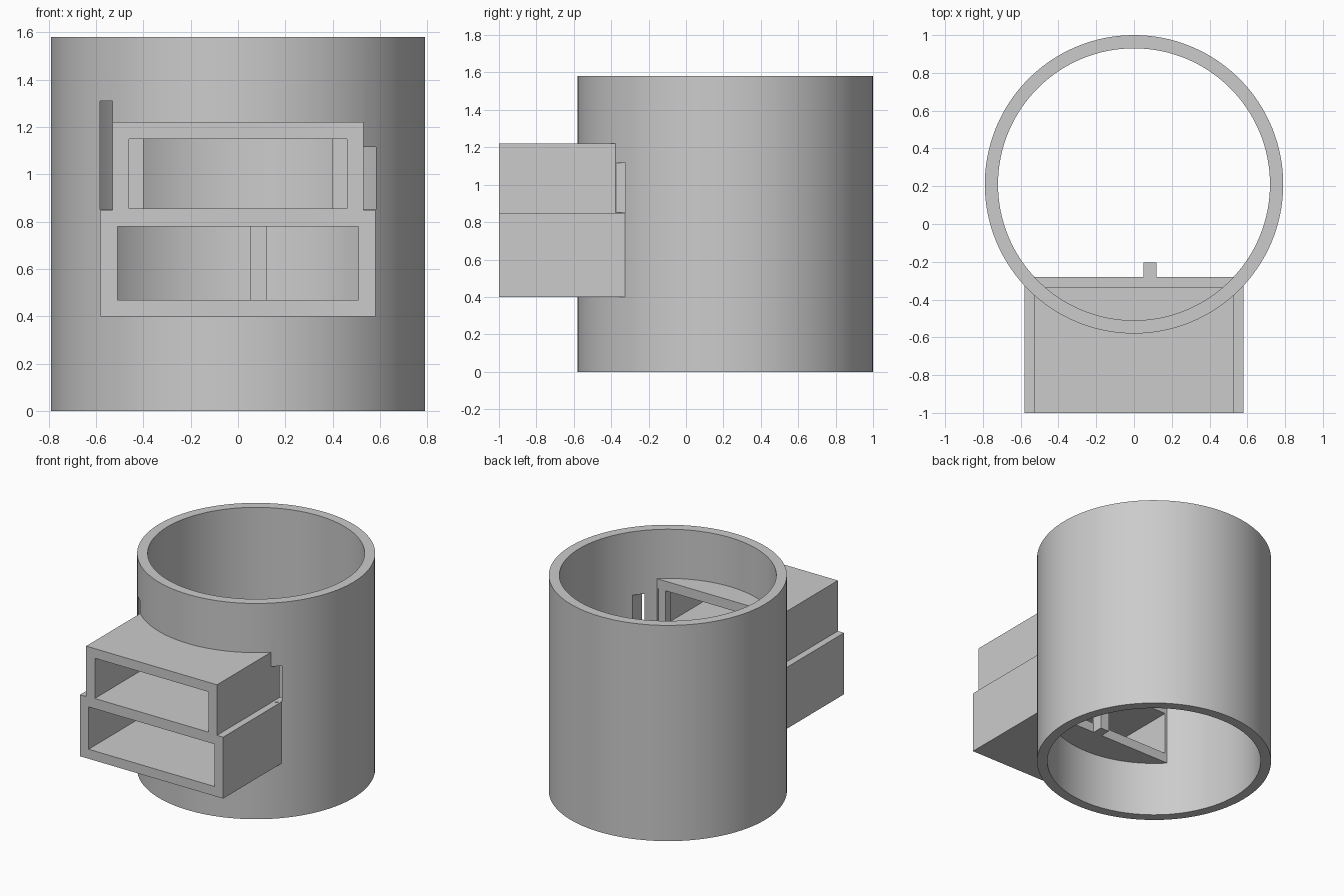
import bpy, bmesh
from mathutils import Matrix

cube = bpy.data.objects.get("Cube")
if cube:
    bpy.data.objects.remove(cube, do_unlink=True)

grey = bpy.data.materials.new("plain_grey")
grey.use_nodes = True
COLOR = (0.6, 0.6, 0.6, 1)
grey.diffuse_color = COLOR
grey.node_tree.nodes["Principled BSDF"].inputs["Base Color"].default_value = COLOR


def add_object(name, bm):
    mesh = bpy.data.meshes.new(name)
    bm.to_mesh(mesh)
    bm.free()
    mesh.materials.append(grey)
    obj = bpy.data.objects.new(name, mesh)
    bpy.context.scene.collection.objects.link(obj)
    return obj


def box(name, x0, x1, y0, y1, z0, z1):
    bm = bmesh.new()
    bmesh.ops.create_cube(bm, size=1)
    for v in bm.verts:
        v.co = (x1 if v.co.x > 0 else x0, y1 if v.co.y > 0 else y0, z1 if v.co.z > 0 else z0)
    return add_object(name, bm)


def cylinder(name, radius, z0, z1):
    bm = bmesh.new()
    bmesh.ops.create_cone(bm, cap_ends=True, segments=128, radius1=radius, radius2=radius,
                          depth=z1 - z0, matrix=Matrix.Translation((0, 0.21, (z0 + z1) / 2)))
    return add_object(name, bm)


def combine(target, tool, operation):
    bpy.context.view_layer.objects.active = target
    mod = target.modifiers.new("combine", 'BOOLEAN')
    mod.operation = operation
    mod.solver = 'EXACT'
    mod.object = tool
    bpy.ops.object.modifier_apply(modifier=mod.name)
    bpy.data.objects.remove(tool, do_unlink=True)


# Round sleeve
body = cylinder("sleeve_with_channels", 0.79, 0, 1.58)
combine(body, cylinder("bore", 0.72, -0.1, 1.7), 'DIFFERENCE')

# Two stacked rectangular channels joined to the sleeve
housing = box("lower_housing", -0.58, 0.58, -1, -0.28, 0.40, 0.85)
combine(housing, box("upper_housing", -0.53, 0.53, -1, -0.335, 0.80, 1.22), 'UNION')
combine(body, housing, 'UNION')
combine(body, box("lower_channel", -0.51, 0.51, -1.1, -0.1, 0.47, 0.78), 'DIFFERENCE')
combine(body, box("upper_channel", -0.46, 0.46, -1.1, -0.1, 0.855, 1.15), 'DIFFERENCE')

# Narrow slots through the sleeve beside the upper channel
for side, top in ((-1, 1.31), (1, 1.115)):
    x0, x1 = sorted((side * 0.531, side * 0.583))
    combine(body, box("slot", x0, x1, -0.6, -0.15, 0.852, top), 'DIFFERENCE')

# Stops at the back of the channels
for side, name in ((-1, "right_stop"), (1, "left_stop")):
    x0, x1 = sorted((side * 0.40, side * 0.48))
    box(name, x0, x1, -0.40, -0.336, 0.84, 1.18)
box("lower_post", 0.05, 0.12, -0.29, -0.205, 0.40, 0.85)

bpy.ops.object.select_all(action='DESELECT')
body.select_set(True)
bpy.context.view_layer.objects.active = body
bpy.ops.object.shade_smooth_by_angle(angle=0.5)
